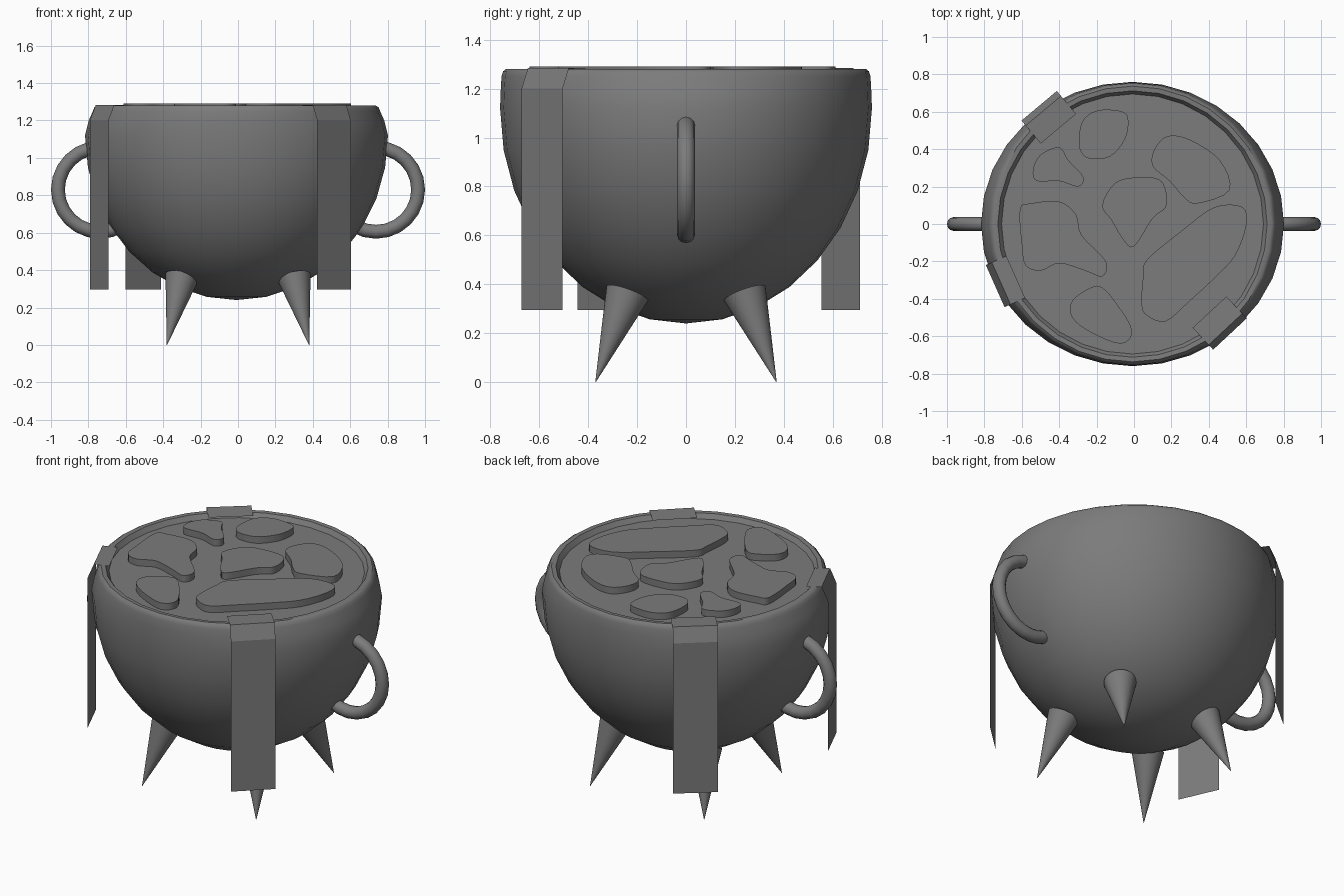
import bpy, bmesh, math
from mathutils import Vector, Matrix

cube = bpy.data.objects.get("Cube")
if cube:
    bpy.data.objects.remove(cube, do_unlink=True)

iron = bpy.data.materials.new("iron_grey")
iron.use_nodes = True
grey = (0.2, 0.2, 0.2, 1)
iron.diffuse_color = grey
iron.node_tree.nodes["Principled BSDF"].inputs["Base Color"].default_value = grey


def finish(name, bm, recalc=True, angle=40):
    """Turn a bmesh into a named object, smooth except at sharp edges."""
    if recalc:
        bmesh.ops.recalc_face_normals(bm, faces=bm.faces)
    mesh = bpy.data.meshes.new(name)
    bm.to_mesh(mesh)
    bm.free()
    mesh.materials.append(iron)
    for p in mesh.polygons:
        p.use_smooth = True
    mesh.set_sharp_from_angle(angle=math.radians(angle))
    obj = bpy.data.objects.new(name, mesh)
    bpy.context.collection.objects.link(obj)
    return obj


def bridge(bm, a, b):
    n = len(a)
    for i in range(n):
        bm.faces.new((a[i], a[(i + 1) % n], b[(i + 1) % n], b[i]))


# Bowl: lower half of an ellipsoid, closed by a rounded lip
RX, RY, RZ, EQUATOR, SEGS = 0.81, 0.76, 0.88, 1.12, 32
rows = []
for k in range(1, 9):
    a = k * math.pi / 16
    rows.append((RX * math.sin(a), RY * math.sin(a), EQUATOR - RZ * math.cos(a)))
rows += [(0.79, 0.757, 1.2), (0.768, 0.754, 1.25), (0.76, 0.748, 1.27),
         (0.745, 0.737, 1.28), (0.72, 0.712, 1.278), (0.7, 0.695, 1.25)]
bm = bmesh.new()
rings = []
for rx, ry, z in rows:
    rings.append([bm.verts.new((rx * math.cos(t) - 0.008, ry * math.sin(t), z))
                  for t in (i * math.tau / SEGS for i in range(SEGS))])
for lower, upper in zip(rings, rings[1:]):
    bridge(bm, lower, upper)
pole = bm.verts.new((-0.008, 0, EQUATOR - RZ))
for i in range(SEGS):
    bm.faces.new((pole, rings[0][(i + 1) % SEGS], rings[0][i]))
finish("bowl", bm)

# Liquid surface inside the lip
LIQUID = 1.25
bm = bmesh.new()
bmesh.ops.create_circle(bm, cap_ends=True, segments=SEGS, radius=0.702,
                        matrix=Matrix.Translation((-0.008, 0, LIQUID)))
finish("liquid_surface", bm, recalc=False)


# Floating chunks: smooth closed outlines in hundredths, extruded upward
def chunk(name, coords, steps=4):
    pts = [Vector(p) / 100 for p in zip(coords[::2], coords[1::2])]
    n = len(pts)
    outline = []
    for i in range(n):
        a, b, c, d = (pts[(i + j) % n] for j in (-1, 0, 1, 2))
        for s in range(steps):
            t = s / steps
            outline.append(0.5 * (2 * b + (c - a) * t + (2 * a - 5 * b + 4 * c - d) * t * t
                                  + (3 * b - a - 3 * c + d) * t ** 3))
    bm = bmesh.new()
    base = [bm.verts.new((p.x, p.y, LIQUID)) for p in outline]
    top = [bm.verts.new((p.x, p.y, 1.29)) for p in outline]
    bridge(bm, base, top)
    bm.faces.new(top)
    bm.faces.new(base)
    finish(name, bm)


chunk("chunk_back", [-29, 50, -26, 57, -18, 61, -6, 60, -3, 55, -5, 45, -13, 36, -24, 35, -29, 40])
chunk("chunk_back_right", [-54, 29, -50, 37, -40, 41, -35, 34, -27, 25, -30, 20, -40, 23, -52, 23])
chunk("chunk_back_left", [11, 40, 10, 31, 19, 23, 27, 14, 34, 11, 51, 18, 46, 34, 30, 45, 18, 47])
chunk("chunk_middle", [-17, 10, -10, 22, 2, 25, 13, 24, 17, 18, 17, 9, 10, 3, 0, -12, -6, -8, -12, 2])
chunk("chunk_right", [-61, 8, -55, 11, -40, 12, -31, 5, -28, -6, -15, -20, -17, -28,
                      -26, -25, -40, -21, -50, -25, -58, -22, -60, -11])
chunk("chunk_front", [-33, -41, -23, -34, -17, -34, -9, -43, -1, -57, -7, -64, -23, -58, -33, -50])
chunk("chunk_left", [4, -43, 5, -27, 7, -19, 25, -4, 43, 9, 58, 9, 60, -1, 54, -17,
                     43, -29, 30, -41, 17, -52, 7, -49])


# Straps: thin sheets hanging from the lip
def strap(name, centre, facing, reach):
    out = Vector((math.cos(facing), math.sin(facing), 0))
    side = Vector((-out.y, out.x, 0)) * 0.123
    bm = bmesh.new()
    pairs = []
    for inset, z in ((0, 0.295), (0, 1.2), (0.035, 1.284), (reach, 1.28)):
        mid = Vector((centre[0], centre[1], z)) - out * inset
        pairs.append((bm.verts.new(mid - side), bm.verts.new(mid + side)))
    for (a, b), (c, d) in zip(pairs, pairs[1:]):
        bm.faces.new((a, b, d, c))
    finish(name, bm, recalc=False, angle=20)


strap("front_left_strap", (0.513, -0.588), math.radians(-47), 0.16)
strap("back_right_strap", (-0.507, 0.632), math.radians(130), 0.16)
strap("front_right_strap", (-0.742, -0.332), math.radians(204), 0.12)

# Ring handles, sunk halfway into the bowl
MAJOR, MINOR, MAJ_SEGS, MIN_SEGS = 0.225, 0.037, 24, 12
for side, name in ((1, "left_handle"), (-1, "right_handle")):
    bm = bmesh.new()
    loops = []
    for i in range(MAJ_SEGS):
        u = i * math.tau / MAJ_SEGS
        loop = []
        for j in range(MIN_SEGS):
            v = j * math.tau / MIN_SEGS
            r = MAJOR + MINOR * math.cos(v)
            loop.append(bm.verts.new((side * (0.738 + r * math.cos(u)),
                                      MINOR * math.sin(v), 0.83 + r * math.sin(u))))
        loops.append(loop)
    for i in range(MAJ_SEGS):
        bridge(bm, loops[i], loops[(i + 1) % MAJ_SEGS])
    finish(name, bm)

# Four splayed cone legs, points down
for sx, x_name in ((1, "left"), (-1, "right")):
    for sy, y_name in ((-1, "front"), (1, "back")):
        tip = Vector((sx * 0.38, sy * 0.37, 0))
        base = Vector((sx * 0.3, sy * 0.24, 0.363))
        axis = tip - base
        turn = axis.to_track_quat("Z", "Y").to_matrix().to_4x4()
        bm = bmesh.new()
        bmesh.ops.create_cone(bm, cap_ends=True, segments=32, radius1=0.09, radius2=0.001,
                              depth=axis.length,
                              matrix=Matrix.Translation((tip + base) / 2) @ turn)
        finish(f"{y_name}_{x_name}_leg", bm)
